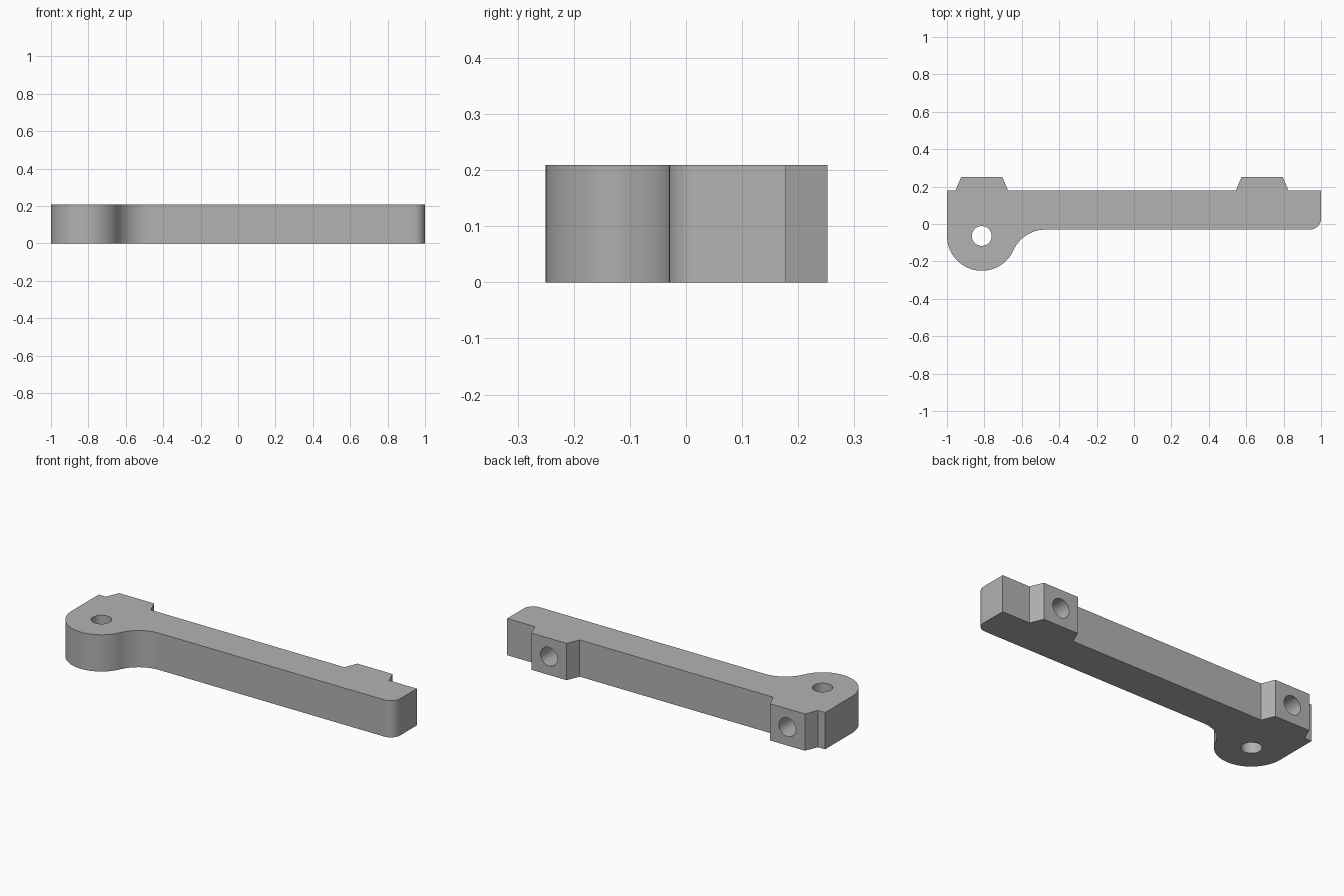
import bpy, bmesh, math
from mathutils import Matrix

if "Cube" in bpy.data.objects:
    bpy.data.objects.remove(bpy.data.objects["Cube"])

HEIGHT, BACK, FRONT = 0.209, 0.178, -0.03
LUG_X, LUG_Y, LUG_R = -0.814, -0.064, 0.186
HOLE_R, PAD_TOP = 0.053, 0.252
PAD_CENTRES = (LUG_X, 0.685)

grey = bpy.data.materials.new("grey")
grey.diffuse_color = (0.45, 0.45, 0.45, 1)
grey.use_nodes = True
grey.node_tree.nodes["Principled BSDF"].inputs["Base Color"].default_value = grey.diffuse_color


def arc(cx, cy, r, a0, a1, n):
    return [(cx + r * math.cos(a0 + (a1 - a0) * i / n),
             cy + r * math.sin(a0 + (a1 - a0) * i / n)) for i in range(n + 1)]


def pad(x):
    # tapered pad on the back edge, listed from right to left
    return [(x + 0.141, BACK), (x + 0.11, PAD_TOP), (x - 0.11, PAD_TOP), (x - 0.141, BACK)]


# fillet arc that touches both the lug and the front edge
fil_y = FRONT - LUG_R
fil_x = LUG_X + math.sqrt((2 * LUG_R) ** 2 - (fil_y - LUG_Y) ** 2)
join = math.atan2(fil_y - LUG_Y, fil_x - LUG_X)

# outline, counter-clockwise from the left side of the lug
outline = arc(LUG_X, LUG_Y, LUG_R, math.pi, 2 * math.pi + join, 36)
outline += arc(fil_x, fil_y, LUG_R, math.pi + join, math.pi / 2, 20)[1:]
outline += arc(0.94, FRONT + 0.06, 0.06, -math.pi / 2, 0, 12)
outline += [(1, BACK)] + pad(PAD_CENTRES[1]) + pad(PAD_CENTRES[0]) + [(-1, BACK)]

# arm body
bm = bmesh.new()
face = bm.faces.new([bm.verts.new((x, y, 0)) for x, y in outline])
top = bmesh.ops.extrude_face_region(bm, geom=[face])["geom"]
bmesh.ops.translate(bm, vec=(0, 0, HEIGHT),
                    verts=[v for v in top if isinstance(v, bmesh.types.BMVert)])
bmesh.ops.recalc_face_normals(bm, faces=bm.faces)
mesh = bpy.data.meshes.new("pivot_arm")
bm.to_mesh(mesh)
bm.free()
mesh.materials.append(grey)
arm = bpy.data.objects.new("pivot_arm", mesh)
bpy.context.collection.objects.link(arm)
bpy.context.view_layer.objects.active = arm
arm.select_set(True)


def drill(name, location, depth, rotation):
    # cut a round hole and discard the cutter
    cm = bpy.data.meshes.new(name)
    b = bmesh.new()
    bmesh.ops.create_cone(b, cap_ends=True, segments=40, radius1=HOLE_R, radius2=HOLE_R,
                          depth=depth, matrix=Matrix.Translation(location) @ rotation)
    b.to_mesh(cm)
    b.free()
    cm.materials.append(grey)
    cutter = bpy.data.objects.new(name, cm)
    cutter.hide_render = True
    bpy.context.collection.objects.link(cutter)
    mod = arm.modifiers.new(name, 'BOOLEAN')
    mod.operation, mod.solver, mod.object = 'DIFFERENCE', 'EXACT', cutter
    bpy.ops.object.modifier_apply(modifier=mod.name)
    bpy.data.objects.remove(cutter)


# pivot hole through the lug, blind holes in the two pads
drill("pivot_hole", (LUG_X, LUG_Y, HEIGHT / 2), 1, Matrix())
for x in PAD_CENTRES:
    drill("pad_hole", (x, PAD_TOP, HEIGHT / 2), 0.36, Matrix.Rotation(math.pi / 2, 4, 'X'))

bpy.ops.object.shade_smooth_by_angle(angle=math.radians(30))
